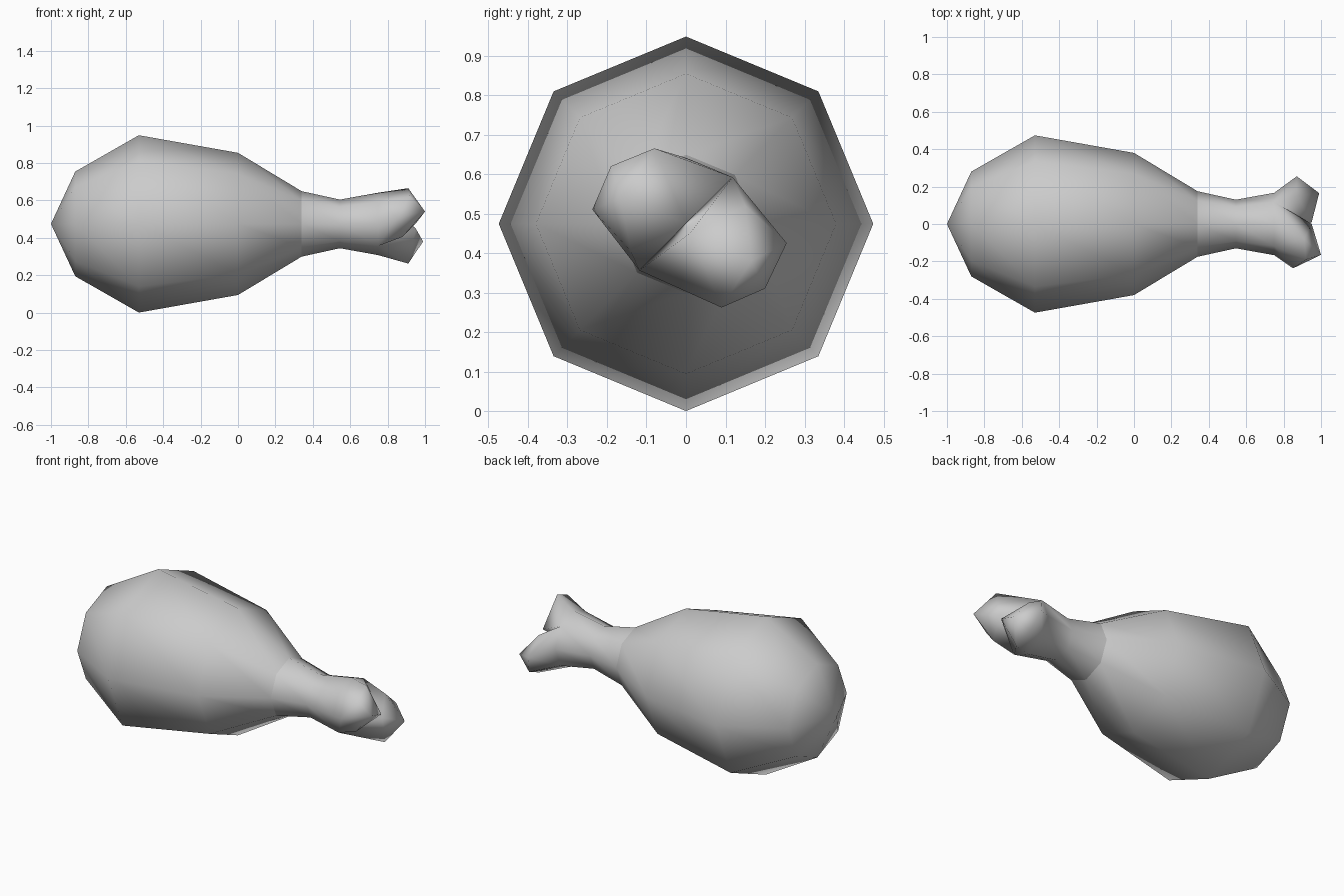
import bpy
import bmesh
from math import cos, sin, pi
from mathutils import Vector

cube = bpy.data.objects.get("Cube")
if cube:
    bpy.data.objects.remove(cube, do_unlink=True)

SIDES = 8
AXIS_Z = 0.474

grey = bpy.data.materials.new("light_grey")
grey.use_nodes = True
grey.diffuse_color = (0.6, 0.6, 0.6, 1)
grey.node_tree.nodes["Principled BSDF"].inputs["Base Color"].default_value = (0.6, 0.6, 0.6, 1)


def ring(bm, x, r):
    return [bm.verts.new((x, r * cos(2 * pi * i / SIDES), AXIS_Z + r * sin(2 * pi * i / SIDES)))
            for i in range(SIDES)]


def loft(bm, profile):
    """Eight-sided tube along x through (x, radius) stations; returns its rings."""
    rings = [ring(bm, x, r) for x, r in profile]
    for a, b in zip(rings, rings[1:]):
        for i in range(SIDES):
            j = (i + 1) % SIDES
            bm.faces.new((a[i], a[j], b[j], b[i]))
    return rings


def finish(bm, name):
    mesh = bpy.data.meshes.new(name)
    bm.normal_update()
    bm.to_mesh(mesh)
    bm.free()
    mesh.materials.append(grey)
    for p in mesh.polygons:
        p.use_smooth = True
    obj = bpy.data.objects.new(name, mesh)
    bpy.context.collection.objects.link(obj)


# Meat: a pear-shaped body closed by a pointed fan at the fat end
bm = bmesh.new()
rings = loft(bm, [(-0.87, 0.28), (-0.53, 0.474), (0, 0.38), (0.34, 0.175)])
tip = bm.verts.new((-1, 0, AXIS_Z))
for i in range(SIDES):
    bm.faces.new((tip, rings[0][(i + 1) % SIDES], rings[0][i]))
finish(bm, "meat")


def knob(bm, base, points):
    """Faceted knuckle grown from half of the bone's last ring."""
    tops = [bm.verts.new(p) for p in points]
    tmp = bmesh.new()
    lookup = {}
    for v in base + tops:
        lookup[tmp.verts.new(v.co)] = v
    bmesh.ops.convex_hull(tmp, input=tmp.verts[:])
    centre = sum((v.co for v in tmp.verts), Vector()) / len(tmp.verts)
    for f in tmp.faces:
        vs = [lookup[v] for v in f.verts]
        if all(v in base for v in vs):
            continue
        f.normal_update()
        if f.normal.dot(f.calc_center_median() - centre) < 0:
            vs.reverse()
        bm.faces.new(vs)
    tmp.free()
    for v in tops:
        if not v.link_faces:
            bm.verts.remove(v)


# Bone: narrow shaft that forks diagonally into two knuckles
bm = bmesh.new()
end = loft(bm, [(0.34, 0.175), (0.545, 0.13), (0.75, 0.167)])[-1]
knob(bm, end[1:6], [
    (0.91, -0.08, 0.665), (0.92, -0.19, 0.62), (0.85, -0.237, 0.51), (0.88, -0.14, 0.405),
    (0.95, 0.0, 0.475), (1.0, -0.165, 0.54)])
knob(bm, end[5:] + end[:2], [
    (0.91, 0.09, 0.262), (0.9, 0.2, 0.31), (0.87, 0.255, 0.425), (0.87, 0.15, 0.52),
    (0.95, 0.01, 0.45), (0.99, 0.165, 0.38)])
finish(bm, "bone")
